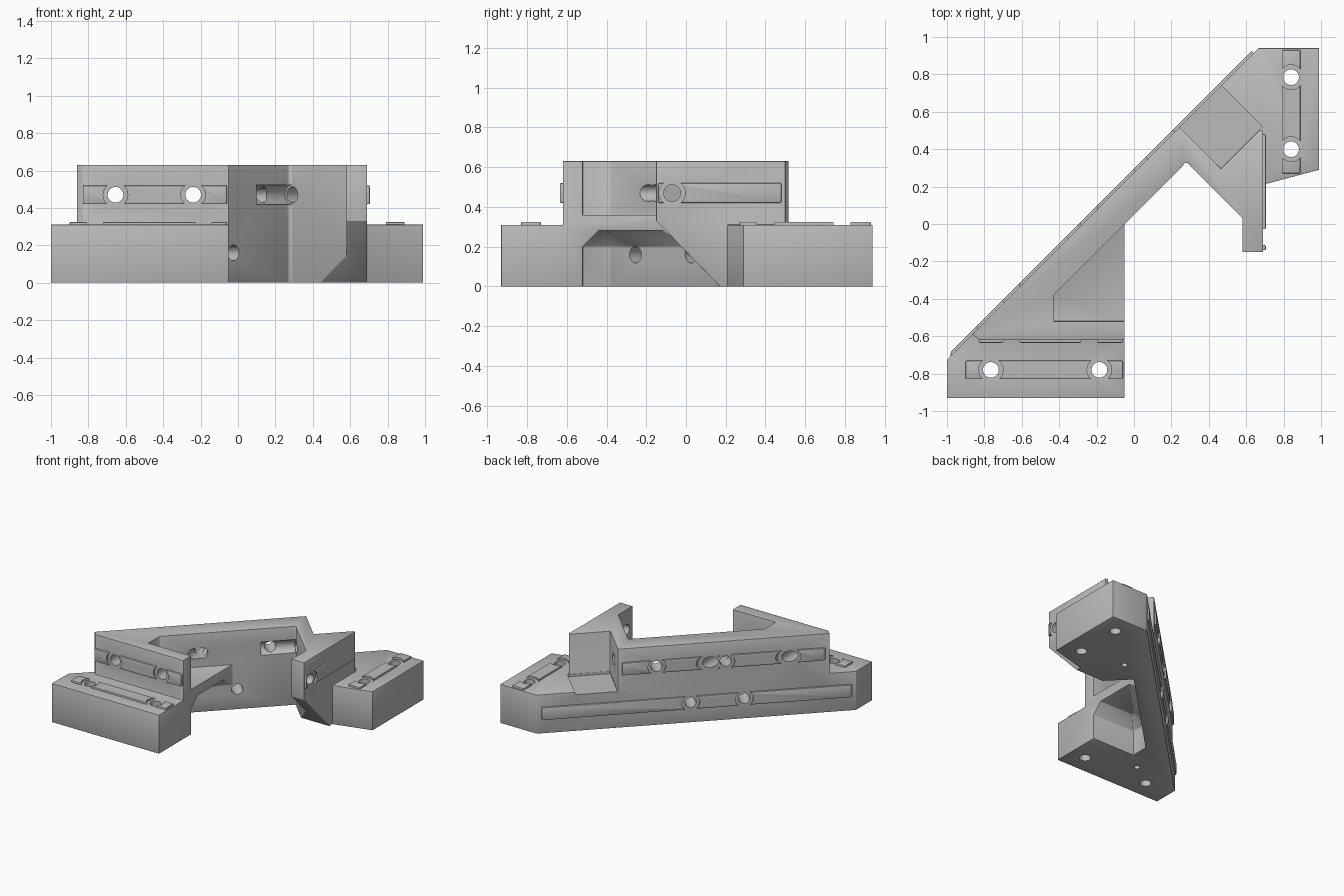
import bpy, math
from mathutils import Vector

if "Cube" in bpy.data.objects:
    bpy.data.objects.remove(bpy.data.objects["Cube"], do_unlink=True)

grey = bpy.data.materials.new("light grey")
grey.use_nodes = True
grey.diffuse_color = (0.5, 0.5, 0.5, 1)
grey.node_tree.nodes["Principled BSDF"].inputs["Base Color"].default_value = (0.5, 0.5, 0.5, 1)

TOP, STEP = 0.63, 0.31          # height of the upper walls and of the feet
RAIL_Z, LOW_Z = 0.47, 0.16      # centre heights of the wall rails
HOLE, CLEAR = 0.042, 0.066
WALL = 0.275                    # outer diagonal face is y = x + WALL


def loft(name, rings):
    """Closed solid through rings of equal point count."""
    n = len(rings[0])
    verts = [p for ring in rings for p in ring]
    faces = [list(range(n))[::-1], [len(verts) - n + i for i in range(n)]]
    for r in range(len(rings) - 1):
        for i in range(n):
            j = (i + 1) % n
            faces.append([r * n + i, r * n + j, (r + 1) * n + j, (r + 1) * n + i])
    mesh = bpy.data.meshes.new(name)
    mesh.from_pydata(verts, [], faces)
    mesh.materials.append(grey)
    ob = bpy.data.objects.new(name, mesh)
    bpy.context.scene.collection.objects.link(ob)
    # make normals point outward
    import bmesh
    bm = bmesh.new()
    bm.from_mesh(mesh)
    bmesh.ops.recalc_face_normals(bm, faces=bm.faces)
    bm.to_mesh(mesh)
    bm.free()
    return ob


def prism(name, plan, z0, z1):
    return loft(name, [[(x, y, z) for x, y in plan] for z in (z0, z1)])


def rod(a, b, radius, sides=32):
    """Round cutter from a to b."""
    a, b = Vector(a), Vector(b)
    turn = (b - a).to_track_quat('Z', 'Y')
    ring = [turn @ Vector((radius * math.cos(t), radius * math.sin(t), 0))
            for t in (2 * math.pi * i / sides for i in range(sides))]
    return loft("bore_cutter", [[tuple(c + p) for p in ring] for c in (a, b)])


def bake(ob):
    bpy.context.view_layer.update()
    ev = ob.evaluated_get(bpy.context.evaluated_depsgraph_get())
    mesh = bpy.data.meshes.new_from_object(ev)
    ob.modifiers.clear()
    ob.data = mesh


def cut(ob, cutters):
    for c in cutters:
        c.hide_render = True
        m = ob.modifiers.new("cut", 'BOOLEAN')
        m.operation, m.solver, m.object = 'DIFFERENCE', 'EXACT', c
    bake(ob)
    for c in cutters:
        bpy.data.objects.remove(c, do_unlink=True)


def soften(ob, width):
    d = ob.modifiers.new("clean", 'DECIMATE')
    d.decimate_type, d.angle_limit = 'DISSOLVE', math.radians(1)
    b = ob.modifiers.new("bevel", 'BEVEL')
    b.width, b.segments, b.angle_limit = width, 2, math.radians(35)
    bake(ob)


# Whole bracket as one slab in plan
outline = [(-1, -0.93), (-0.05, -0.93), (-0.05, 0), (0.25, 0.3), (0.27, 0.325),
           (0.29, 0.325), (0.31, 0.3), (0.58, 0.03), (0.58, -0.15), (0.69, -0.15),
           (0.69, 0.21), (0.99, 0.29), (0.99, 0.94), (0.94 - WALL, 0.94), (-1, WALL - 1)]
body = prism("bracket_body", outline, 0, TOP)

# Lowered feet, upper pocket, lower cavity with sloped ceiling, sloped arm underside
front_step = prism("front_step_cutter", [(-1.2, -1.2), (0.2, -1.2), (0.2, -0.62), (-0.83, -0.62),
                   (-0.86, -0.59), (-0.86, -0.4), (-1.2, -0.4)], STEP, 1)
back_step = prism("back_step_cutter", [(0.69, 0.21), (0.69, 0.5), (0.67, 0.5), (0.465, 0.295),
                  (0, 0.76), (0.4, 1.2), (1.2, 1.2), (1.2, 0.1), (0.75, 0.1)], STEP, 1)
pocket = [(-0.43, -0.52), (0.1, -0.52), (0.1, 0), (-0.05, 0), (-0.43, -0.38)]
ceiling = [(-0.35, -0.44), (0.1, -0.44), (0.1, 0), (0.063, 0), (-0.35, -0.413)]
upper_pocket = prism("pocket_cutter", pocket, 0.36, 1)
cavity = loft("cavity_cutter", [[(x, y, z) for x, y in plan] for plan, z in
              ((pocket, -0.1), (pocket, 0.2), (ceiling, 0.28))])
slope = loft("slope_cutter", [[(x, -0.247, 0.43), (x, 0.267, -0.1), (x, -0.4, -0.1)] for x in (0.3, 0.85)])
cut(body, [front_step, back_step, upper_pocket, cavity, slope])
soften(body, 0.012)

# Square seat sunk into the back foot
cut(body, [prism("seat_cutter", [(0.465, 0.297), (0.688, 0.52), (0.465, 0.743),
                                 (0.3, 0.9), (0.08, 0.68)], 0.29, 0.5)])


def across(x, z):
    """Bore axis through the diagonal wall, starting outside."""
    return (x - 0.1, x + WALL + 0.1, z), (x + 0.22, x + WALL - 0.22, z)


# Bore axes for each rail
foot_a = [((x, -0.78, -0.1), (x, -0.78, 0.5)) for x in (-0.765, -0.185)]
foot_b = [((0.84, y, -0.1), (0.84, y, 0.5)) for y in (0.4, 0.785)]
front = [((x, -0.8, RAIL_Z), (x, 0.3, RAIL_Z)) for x in (-0.655, -0.24)]
arm = [((0.4, -0.07, RAIL_Z), (0.8, -0.07, RAIL_Z))]
high = [across(x, RAIL_Z) for x in (0.04, -0.32)]
low = [across(x, LOW_Z) for x in (-0.137, -0.417)]
bores = [rod(a, b, HOLE) for a, b in foot_a + foot_b + front + arm + high + low]
# Tool slot along the diagonal wall and blind pins underneath
bores += [rod((0.11, 0.14, RAIL_Z), (0.29, 0.32, RAIL_Z), 0.055),
          rod((0.2, 0.23, RAIL_Z), (0.45, 0.48, RAIL_Z), HOLE)]
bores += [rod((x, y, -0.1), (x, y, 0.15), 0.022) for x, y in ((-0.565, -0.64), (0.47, 0.45))]
cut(body, bores)

# Raised locating rails, cleared around each bore
H, S = 0.015, 0.01              # rail height and sunk depth


def rail(name, plan, z0, z1, axes):
    ob = prism(name, plan, z0, z1)
    soften(ob, 0.006)
    cut(ob, [rod(a, b, CLEAR) for a, b in axes])
    return ob


def rect(x0, x1, y0, y1):
    return [(x0, y0), (x1, y0), (x1, y1), (x0, y1)]


def diagonal(x0, x1):
    o, i = WALL + 0.02, WALL - 0.02
    return [(x0, x0 + i), (x1, x1 + i), (x1 - 0.02, x1 + o - 0.02), (x0, x0 + o)]


band = (RAIL_Z - 0.05, RAIL_Z + 0.05)
parts = [
    body,
    rail("front_foot_rail", rect(-0.9, -0.06, -0.83, -0.73), STEP - S, STEP + H, foot_a),
    rail("back_foot_rail", rect(0.79, 0.89, 0.27, 0.93), STEP - S, STEP + H, foot_b),
    rail("front_wall_rail", rect(-0.83, -0.06, -0.62 - H, -0.62 + S), *band, front),
    rail("arm_rail", rect(0.69 - S, 0.69 + H, -0.14, 0.48), *band, arm),
    rail("upper_diagonal_rail", diagonal(-0.84, 0.23), *band, high + front),
    rail("lower_diagonal_rail", diagonal(-0.98, 0.65), LOW_Z - 0.05, LOW_Z + 0.05, low),
]

bpy.ops.object.select_all(action='DESELECT')
for ob in parts:
    ob.select_set(True)
bpy.context.view_layer.objects.active = body
bpy.ops.object.shade_smooth_by_angle(angle=math.radians(30))
